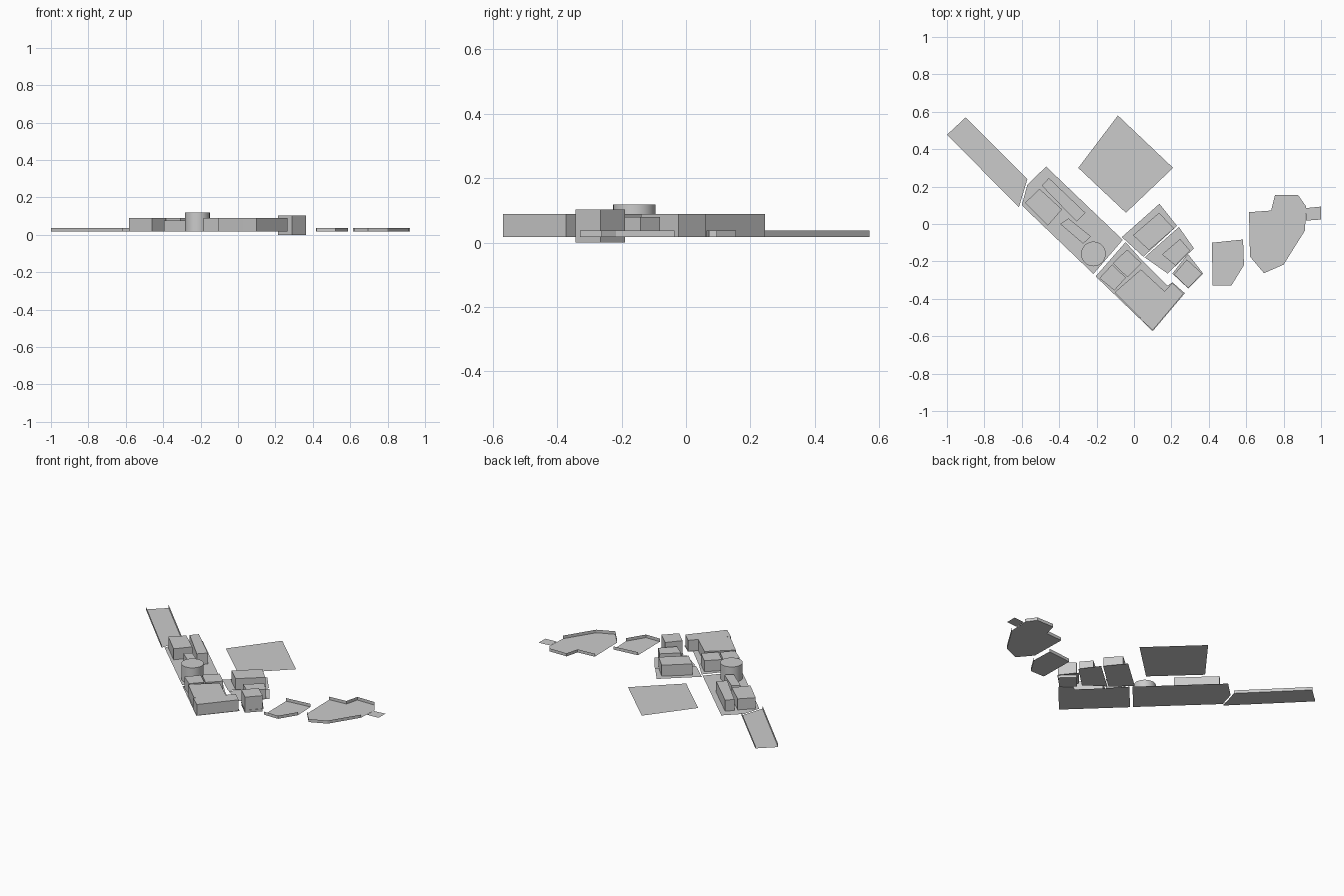
import bpy, bmesh

FLOOR, RIM, TOP = 0.017, 0.037, 0.089


def make_object(name, bm):
    mesh = bpy.data.meshes.new(name)
    bm.to_mesh(mesh)
    bm.free()
    obj = bpy.data.objects.new(name, mesh)
    bpy.context.collection.objects.link(obj)
    return obj


def floor(name, outline, walls=()):
    """Flat deck (outline clockwise from above) with low walls on chosen edges."""
    bm = bmesh.new()
    low = [bm.verts.new((x, y, FLOOR)) for x, y in outline]
    bm.faces.new(low[::-1])
    high = {}
    n = len(outline)
    for i in walls:
        pair = [i, (i + 1) % n]
        for k in pair:
            if k not in high:
                high[k] = bm.verts.new((*outline[k], RIM))
        a, b = pair
        bm.faces.new((low[a], low[b], high[b], high[a]))
    return make_object(name, bm)


def block(name, outline, top=TOP, bottom=FLOOR):
    """Upright block standing on a four-sided footprint."""
    bm = bmesh.new()
    face = bm.faces.new([bm.verts.new((x, y, bottom)) for x, y in outline])
    ext = bmesh.ops.extrude_face_region(bm, geom=[face], use_keep_orig=True)
    verts = [v for v in ext["geom"] if isinstance(v, bmesh.types.BMVert)]
    bmesh.ops.translate(bm, verts=verts, vec=(0, 0, top - bottom))
    bmesh.ops.recalc_face_normals(bm, faces=bm.faces)
    return make_object(name, bm)


# Flat decks
floor("square_deck", [(-0.086, 0.58), (0.209, 0.30), (-0.043, 0.06), (-0.298, 0.30)])
floor("main_deck", [(-0.47, 0.307), (-0.06, -0.085), (-0.217, -0.267),
                    (-0.60, 0.10), (-0.57, 0.21)])
floor("lower_deck", [(-0.045, -0.097), (0.043, -0.195), (0.18, -0.33), (0.205, -0.312),
                     (0.272, -0.37), (0.10, -0.573), (-0.205, -0.28)])
floor("inner_deck", [(0.136, 0.108), (0.23, -0.01), (0.05, -0.175), (-0.065, -0.07)])
floor("middle_deck", [(0.24, -0.016), (0.32, -0.13), (0.18, -0.265), (0.057, -0.178)])
floor("corner_deck", [(0.288, -0.16), (0.37, -0.265), (0.29, -0.345), (0.205, -0.265)])
floor("end_pad", [(0.92, 0.085), (1.0, 0.093), (1.0, 0.024), (0.92, 0.018)])

# Walled decks
floor("long_ramp", [(-0.90, 0.57), (-0.57, 0.24), (-0.615, 0.09), (-1.0, 0.477)], (0, 2))
floor("link_deck", [(0.417, -0.10), (0.583, -0.083), (0.588, -0.22),
                    (0.52, -0.33), (0.42, -0.33)], (0, 2, 3))
floor("far_deck", [(0.733, 0.072), (0.754, 0.155), (0.877, 0.155), (0.92, 0.094),
                   (0.914, -0.035), (0.80, -0.217), (0.695, -0.263),
                   (0.62, -0.174), (0.615, 0.063)], (0, 1, 2, 4, 5, 6, 8))

# Blocks on the main deck
block("square_block", [(-0.505, 0.188), (-0.385, 0.078), (-0.46, -0.008), (-0.583, 0.113)])
block("long_block", [(-0.455, 0.246), (-0.26, 0.06), (-0.307, 0.013), (-0.493, 0.205)])
block("short_block", [(-0.35, 0.03), (-0.23, -0.067), (-0.272, -0.105), (-0.395, 0.0)], 0.075)

# Blocks on the lower deck
block("small_block_inner", [(-0.037, -0.137), (0.04, -0.21), (-0.035, -0.285), (-0.113, -0.21)])
block("small_block_outer", [(-0.117, -0.217), (-0.043, -0.287), (-0.105, -0.355), (-0.185, -0.29)])
block("large_block", [(0.037, -0.243), (0.17, -0.366), (0.032, -0.50), (-0.104, -0.366)])
block("end_block", [(0.205, -0.315), (0.265, -0.372), (0.10, -0.568), (0.03, -0.505)])

# Blocks on the side decks
block("inner_block", [(0.134, 0.06), (0.214, -0.024), (0.08, -0.14), (-0.005, -0.06)])
block("middle_block", [(0.246, -0.08), (0.30, -0.142), (0.222, -0.222), (0.15, -0.163)], 0.08)
block("corner_block", [(0.283, -0.19), (0.364, -0.265), (0.29, -0.343), (0.214, -0.27)], 0.102, 0.0)

# Round tower
bpy.ops.mesh.primitive_cylinder_add(vertices=32, radius=0.066, depth=0.101,
                                    location=(-0.217, -0.16, 0.0675))
tower = bpy.context.object
tower.name = "round_tower"
bpy.ops.object.shade_smooth_by_angle()
